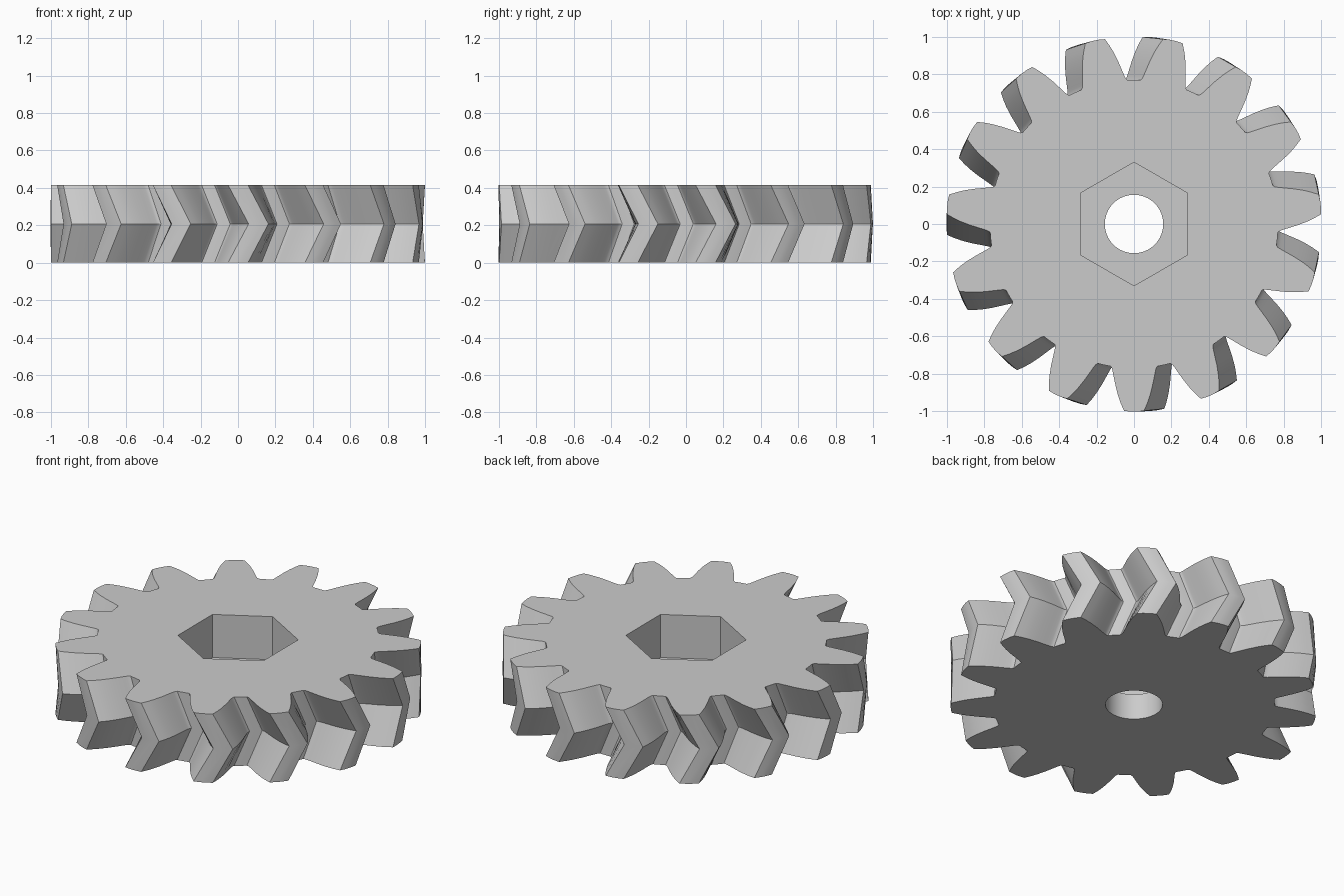
import bpy
import bmesh
from math import radians, sin, cos

TEETH = 15
PITCH = 360 / TEETH
PHASE = 6          # direction of the first tooth on both end faces
TWIST = 6.3        # turn of the middle ring, in degrees
HEIGHT = 0.415

cube = bpy.data.objects.get("Cube")
if cube:
    bpy.data.objects.remove(cube, do_unlink=True)

grey = bpy.data.materials.new("light_grey")
grey.use_nodes = True
colour = (0.6, 0.6, 0.6, 1)
grey.diffuse_color = colour
grey.node_tree.nodes["Principled BSDF"].inputs["Base Color"].default_value = colour

# Half a tooth: (degrees from tooth centre, radius), root to tip
flank = [(11, 0.77), (9.4, 0.77), (8.8, 0.778), (8.4, 0.79), (8.0, 0.805),
         (7.4, 0.83), (6.4, 0.875), (5.2, 0.925), (4.2, 0.962), (3.05, 1.0)]
tooth = [(-a, r) for a, r in flank] + [(-1, 1.003), (1, 1.003)] + flank[::-1]


def ring(bm, z, turn):
    verts = []
    for i in range(TEETH):
        for a, r in tooth:
            t = radians(PHASE + turn + i * PITCH + a)
            verts.append(bm.verts.new((r * cos(t), r * sin(t), z)))
    return verts


# Herringbone gear body: three toothed rings, the middle one turned
bm = bmesh.new()
rings = [ring(bm, 0, 0), ring(bm, HEIGHT / 2, TWIST), ring(bm, HEIGHT, 0)]
count = len(rings[0])
for low, high in zip(rings, rings[1:]):
    for i in range(count):
        j = (i + 1) % count
        bm.faces.new((low[i], low[j], high[j], high[i]))
bm.faces.new(rings[0][::-1])
bm.faces.new(rings[-1])
mesh = bpy.data.meshes.new("herringbone_gear")
bm.to_mesh(mesh)
bm.free()
mesh.materials.append(grey)
gear = bpy.data.objects.new("herringbone_gear", mesh)
bpy.context.collection.objects.link(gear)


def cut(name, sides, radius, bottom, top):
    """Cut a vertical prism out of the gear."""
    bpy.ops.mesh.primitive_cylinder_add(
        vertices=sides, radius=radius, depth=top - bottom,
        location=(0, 0, (top + bottom) / 2))
    cutter = bpy.context.object
    cutter.name = name
    cutter.hide_render = True
    cutter.data.materials.append(grey)
    mod = gear.modifiers.new(name, "BOOLEAN")
    mod.operation = "DIFFERENCE"
    mod.solver = "EXACT"
    mod.object = cutter
    bpy.ops.object.select_all(action="DESELECT")
    gear.select_set(True)
    bpy.context.view_layer.objects.active = gear
    bpy.ops.object.modifier_apply(modifier=name)
    bpy.data.objects.remove(cutter, do_unlink=True)


# Shaft hole and hexagonal nut pocket
cut("shaft_hole", 64, 0.156, -0.2, HEIGHT + 0.2)
cut("nut_pocket", 6, 0.33, 0.155, HEIGHT + 0.2)

bpy.ops.object.shade_smooth_by_angle(angle=radians(30))
